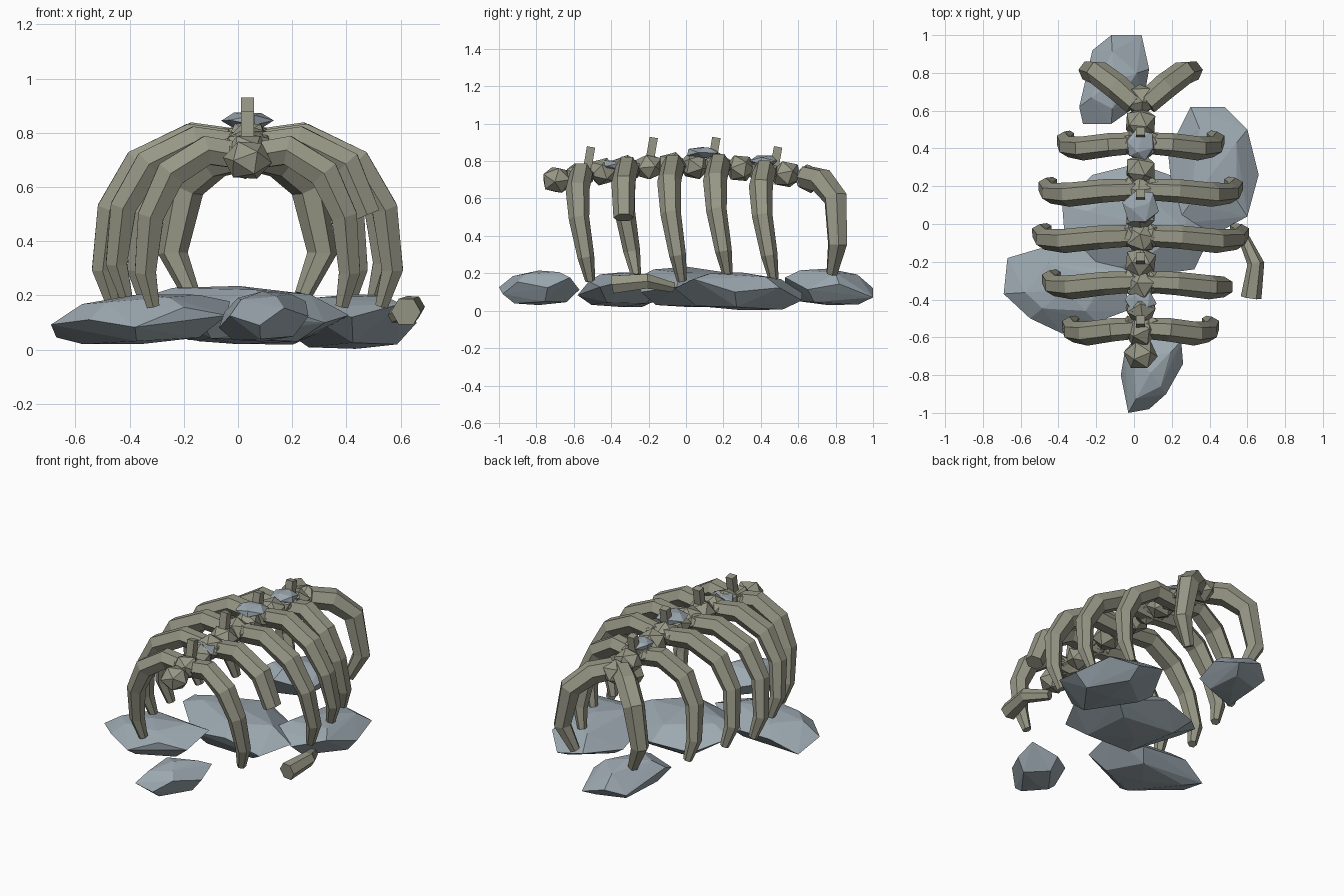
import bpy, bmesh, math, random
from mathutils import Vector, Matrix, Euler

if "Cube" in bpy.data.objects:
    bpy.data.objects.remove(bpy.data.objects["Cube"])

random.seed(4)
CX = 0.035                                    # spine offset from the centre


def material(name, rgb):
    m = bpy.data.materials.new(name)
    m.diffuse_color = (*rgb, 1)
    m.use_nodes = True
    m.node_tree.nodes["Principled BSDF"].inputs["Base Color"].default_value = m.diffuse_color
    return m


BONE = material("bone", (0.31, 0.31, 0.24))
STONE = material("stone", (0.33, 0.39, 0.43))


def finish(bm, name, mat):
    bmesh.ops.recalc_face_normals(bm, faces=bm.faces)
    me = bpy.data.meshes.new(name)
    bm.to_mesh(me)
    bm.free()
    me.materials.append(mat)
    ob = bpy.data.objects.new(name, me)
    bpy.context.collection.objects.link(ob)
    return ob


def tube(name, pts, radii, ref=(0, 1, 0), sides=6):
    """Six-sided tapered tube along a path."""
    bm = bmesh.new()
    pts = [Vector(p) for p in pts]
    rings = []
    for i, p in enumerate(pts):
        a, b = pts[max(i - 1, 0)], pts[min(i + 1, len(pts) - 1)]
        t = (b - a).normalized()
        u = Vector(ref)
        u = (u - t * u.dot(t)).normalized()
        v = t.cross(u)
        ang = [2 * math.pi * k / sides for k in range(sides)]
        rings.append([bm.verts.new(p + (u * math.cos(q) + v * math.sin(q)) * radii[i]) for q in ang])
    for r, s in zip(rings, rings[1:]):
        for k in range(sides):
            j = (k + 1) % sides
            bm.faces.new((r[k], r[j], s[j], s[k]))
    bm.faces.new(rings[0])
    bm.faces.new(rings[-1])
    return finish(bm, name, BONE)


def lump(name, loc, size, rot, mat):
    """Twenty-faced lump, turned first and then flattened."""
    bm = bmesh.new()
    bmesh.ops.create_icosphere(bm, subdivisions=1, radius=1, matrix=Euler(rot).to_matrix().to_4x4())
    bm.transform(Matrix.LocRotScale(Vector(loc), None, Vector(size)))
    return finish(bm, name, mat)


def rock(name, outline, low, mid, high, tilt=(0, 0)):
    """Faceted boulder: plan outline at mid height, smaller rings above and below."""
    bm = bmesh.new()
    n = len(outline)
    cx = sum(p[0] for p in outline) / n
    cy = sum(p[1] for p in outline) / n
    for i, (x, y) in enumerate(outline):
        dx, dy = x - cx, y - cy
        slope = tilt[0] * dx + tilt[1] * dy
        bm.verts.new((x, y, mid + slope + 0.025 * (-1) ** i))
        if i % 2 == 0:
            bm.verts.new((cx + dx * .65, cy + dy * .65, high - .02 + slope * .4))
        else:
            bm.verts.new((cx + dx * .68, cy + dy * .68, low + .012 + slope * .3))
    bm.verts.new((cx, cy, high))
    bm.verts.new((cx, cy, low))
    bmesh.ops.convex_hull(bm, input=bm.verts)
    return finish(bm, name, STONE)


def spine_z(y):
    return 0.775 - 0.16 * y * y


# Vertebrae
for i in range(12):
    y = -0.69 + i * 0.1225
    s = 0.092 if i in (0, 11) else 0.09
    lump(f"vertebra_{i}", (CX, y, spine_z(y)), (s, s * .95, s * .85),
         (random.uniform(.3, 1.2), random.uniform(.3, 1.2), random.uniform(0, 3)), BONE)

# Upright spines on the backbone
for i, (y, top) in enumerate([(-.51, .88), (-.175, .93), (.16, .93), (.49, .88)]):
    bm = bmesh.new()
    m = Matrix.LocRotScale(Vector((CX, y - .012, top - .088)), Euler((-.17, 0, 0)), Vector((.048, .045, .17)))
    bmesh.ops.create_cube(bm, size=1, matrix=m)
    finish(bm, f"spine_process_{i}", BONE)

# Five pairs of ribs: (y, outer half width, crown height, end height)
RIBS = [(-.56, .405, .735, .16), (-.315, .52, .77, .19), (-.07, .575, .78, .16),
        (.175, .54, .785, .19), (.42, .435, .75, .17)]
# fraction of width, fraction of height, forward shift, radius
SHAPE = [(.0, .96, .01, .055), (.37, 1, 0, .062), (.70, .85, -.02, .064),
         (.88, .58, -.012, .055), (.93, .22, .025, .045), (.86, 0, .048, .027)]
for i, (y, w, top, low) in enumerate(RIBS):
    for side, sx in (("left", -1), ("right", 1)):
        rows = SHAPE
        if i == 1 and sx > 0:                  # this rib is snapped off
            rows = SHAPE[:3] + [(.85, .53, -.018, .055)]
        tube(f"rib_{side}_{i}",
             [(CX + sx * w * fx, y + dy, low + (top - low) * fz) for fx, fz, dy, r in rows],
             [r for *_, r in rows])
        # knob where the rib meets the backbone
        lump(f"rib_knob_{side}_{i}", (CX + sx * .06, y + .01, spine_z(y)), (.05, .068, .052),
             (.4, sx * .5, i), BONE)

# Rear pair, swept backwards
for side, sx in (("left", -1), ("right", 1)):
    path = [(.03, .64, .715), (.125, .725, .695), (.225, .80, .60), (.275, .81, .355), (.205, .78, .20)]
    tube(f"rear_rib_{side}", [(CX + sx * x, y, z) for x, y, z in path],
         [.065, .07, .067, .055, .032], ref=(sx * -.6, .8, 0))

# Snapped rib piece on the ground
tube("broken_rib_piece", [(.58, -.07, .125), (.645, -.21, .158), (.62, -.39, .14)],
     [.03, .045, .055], ref=(1, 0, 0))

# Stone patches along the back
for i, (y, z, s, r) in enumerate([(-.41, .775, .085, .5), (.09, .845, .1, .5), (.42, .80, .085, .5)]):
    lump(f"stone_patch_{i}", (CX, y, z), (s, s, .034), (.3, r, i), STONE)

# Boulders underneath
rock("rock_front_left", [(-.69, -.37), (-.67, -.18), (-.5, -.13), (-.2, -.15), (-.03, -.25), (-.04, -.46),
                         (-.2, -.52), (-.38, -.58), (-.55, -.5)], .02, .11, .205, (.13, 0))
rock("rock_middle", [(-.38, .1), (-.22, .26), (.02, .32), (.3, .22), (.41, -.05), (.32, -.24),
                     (.1, -.27), (-.15, -.25), (-.37, -.03)], .02, .13, .235, (-.08, -.08))
rock("rock_right", [(.3, .62), (.48, .62), (.6, .5), (.66, .26), (.6, .04), (.42, -.06),
                    (.22, .0), (.18, .38)], .003, .11, .205, (.05, -.1))
rock("rock_front", [(-.03, -1), (.08, -.98), (.17, -.9), (.26, -.74), (.25, -.62), (.1, -.57),
                    (-.05, -.68), (-.07, -.8)], .03, .125, .215, (.12, .05))
rock("rock_back", [(-.29, .62), (-.27, .53), (-.12, .53), (.05, .65), (.08, .82), (.04, 1), (-.12, 1),
                   (-.22, .92)], .03, .125, .225, (0, -.12))
